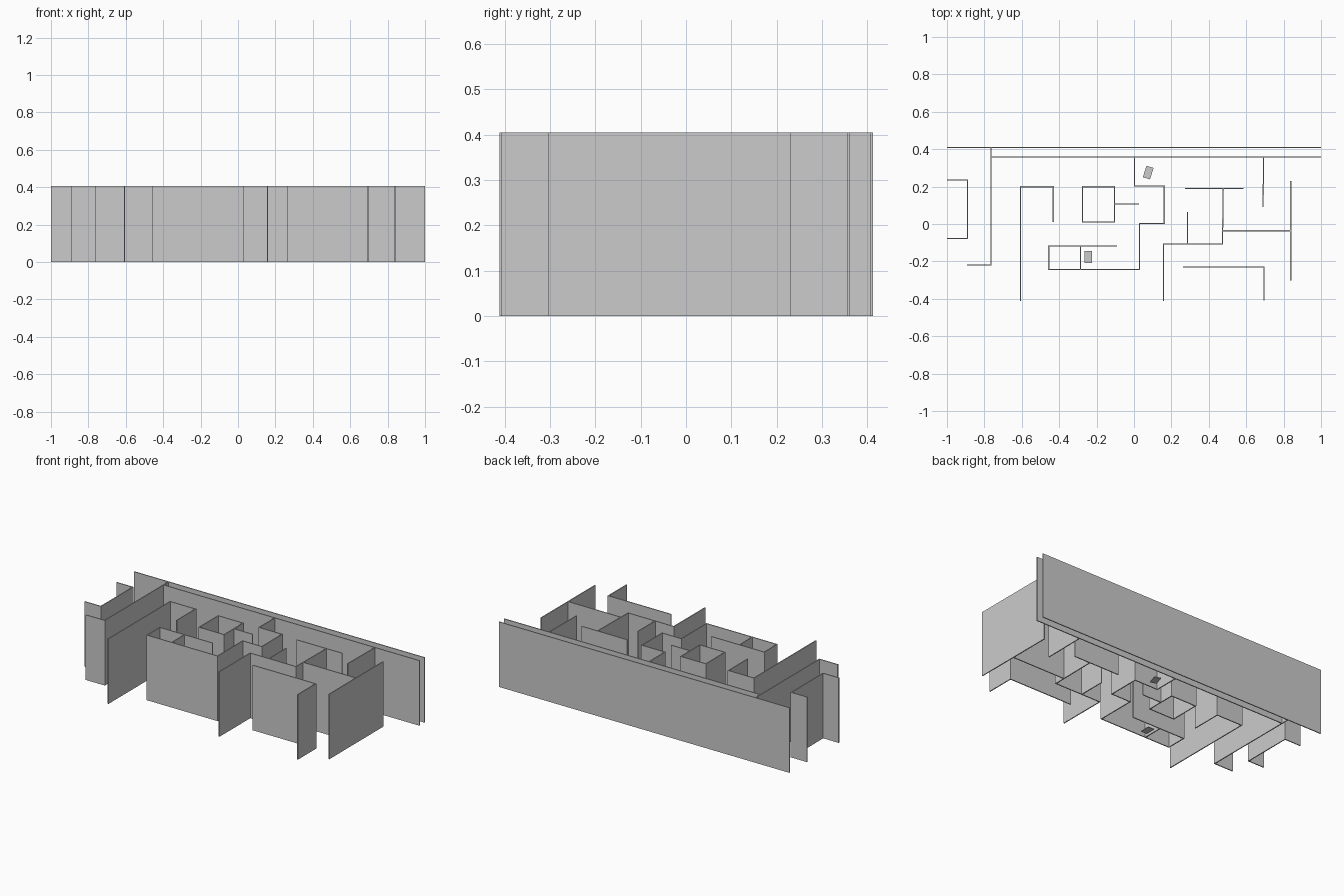
import bpy, bmesh
from mathutils import Matrix, Vector

if "Cube" in bpy.data.objects:
    bpy.data.objects.remove(bpy.data.objects["Cube"])

H = 0.405   # wall height
T = 0.006   # wall thickness


def add_box(bm, centre, size, angle=0.0):
    m = (Matrix.Translation(centre) @ Matrix.Rotation(angle, 4, 'Z')
         @ Matrix.Diagonal((*size, 1)))
    bmesh.ops.create_cube(bm, size=1, matrix=m)


def finish(bm, name):
    me = bpy.data.meshes.new(name)
    bm.to_mesh(me)
    bm.free()
    ob = bpy.data.objects.new(name, me)
    bpy.context.collection.objects.link(ob)


def wall(name, *pts):
    """Thin full-height wall along a plan polyline; interior corners overlap."""
    bm = bmesh.new()
    for i in range(len(pts) - 1):
        a, b = Vector(pts[i]), Vector(pts[i + 1])
        d = (b - a).normalized()
        if i > 0:
            a -= d * T / 2
        if i < len(pts) - 2:
            b += d * T / 2
        c = (a + b) / 2
        add_box(bm, (c.x, c.y, H / 2), ((b - a).length, T, H),
                Vector((1, 0)).angle_signed(d) * -1)
    finish(bm, name)


# Back walls and left corridor
wall("back_wall", (-1, 0.409), (1, 0.409))
wall("inner_back_wall", (-0.765, 0.359), (1, 0.359))
wall("corridor_wall", (-0.765, 0.409), (-0.765, -0.22), (-0.893, -0.22))
wall("left_room", (-1, 0.235), (-0.89, 0.235), (-0.89, -0.078), (-1, -0.078))

# Middle rooms
wall("hook_wall", (-0.607, -0.411), (-0.607, 0.199), (-0.432, 0.199), (-0.432, 0.01))
wall("square_room", (-0.276, 0.011), (-0.276, 0.199), (-0.104, 0.199),
     (-0.104, 0.011), (-0.279, 0.011))
wall("square_room_spur", (-0.104, 0.107), (0.027, 0.107))
wall("winding_wall", (0.003, 0.359), (0.003, 0.203), (0.162, 0.203), (0.162, 0.003),
     (0.03, 0.003), (0.03, -0.244), (-0.456, -0.244), (-0.456, -0.118), (-0.092, -0.118))
wall("closet_partition", (-0.286, -0.118), (-0.286, -0.244))

# Right rooms
wall("stepped_wall", (0.158, -0.411), (0.158, -0.106), (0.473, -0.106), (0.477, 0.19))
wall("t_wall_head", (0.273, 0.19), (0.586, 0.19))
wall("short_partition", (0.287, 0.065), (0.287, -0.106))
wall("right_cross_wall", (0.476, -0.036), (0.838, -0.036))
wall("right_side_wall", (0.838, 0.231), (0.838, -0.303))
wall("back_right_spur", (0.693, 0.359), (0.69, 0.092))
wall("front_right_wall", (0.262, -0.23), (0.696, -0.23), (0.696, -0.408))

# Small floor plates
for name, x, y, ang in (("rear_floor_plate", 0.076, 0.275, -0.3),
                        ("front_floor_plate", -0.245, -0.177, 0.0)):
    bm = bmesh.new()
    add_box(bm, (x, y, 0.002), (0.04, 0.064, 0.004), ang)
    finish(bm, name)
